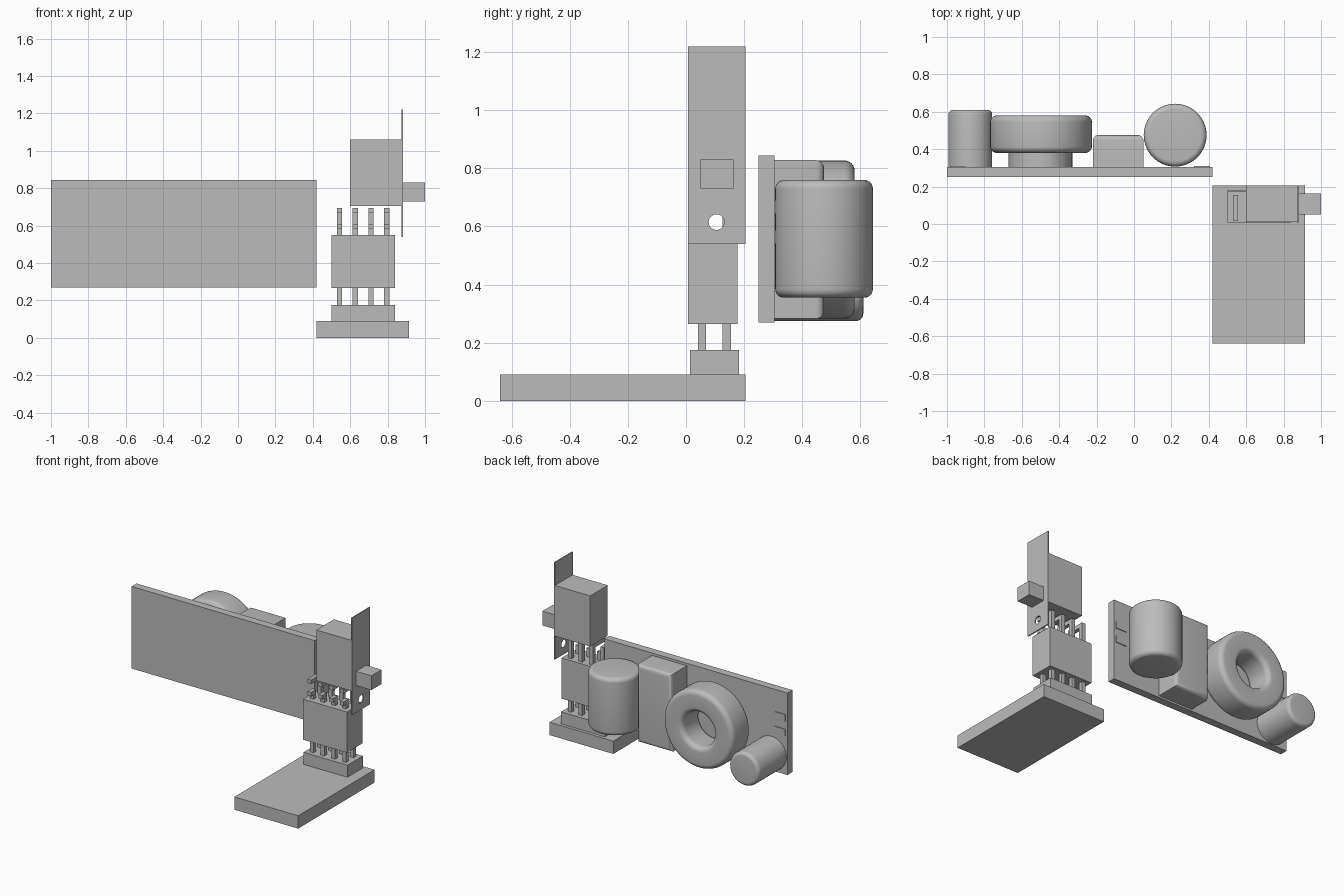
import bpy, bmesh, math
from mathutils import Matrix, Vector

old = bpy.data.objects.get("Cube")
if old:
    bpy.data.objects.remove(old, do_unlink=True)

grey = bpy.data.materials.new("plain_grey")
grey.use_nodes = True
grey.diffuse_color = (0.5, 0.5, 0.5, 1)
grey.node_tree.nodes["Principled BSDF"].inputs["Base Color"].default_value = (0.5, 0.5, 0.5, 1)


def finish(name, bm, smooth=False):
    mesh = bpy.data.meshes.new(name)
    bmesh.ops.recalc_face_normals(bm, faces=bm.faces)
    bm.to_mesh(mesh)
    bm.free()
    mesh.materials.append(grey)
    obj = bpy.data.objects.new(name, mesh)
    bpy.context.collection.objects.link(obj)
    if smooth:
        bpy.ops.object.select_all(action="DESELECT")
        obj.select_set(True)
        bpy.context.view_layer.objects.active = obj
        bpy.ops.object.shade_smooth_by_angle(angle=math.radians(35))
    return obj


def add_box(bm, x, y, z):
    lo, hi = Vector((x[0], y[0], z[0])), Vector((x[1], y[1], z[1]))
    matrix = Matrix.Translation((lo + hi) / 2) @ Matrix.Diagonal((*(hi - lo), 1))
    bmesh.ops.create_cube(bm, size=1, matrix=matrix)


def box(name, x, y, z):
    bm = bmesh.new()
    add_box(bm, x, y, z)
    return finish(name, bm)


def arc(r, h, radius, start):
    """Quarter-round profile points about (r, h)."""
    angles = [math.radians(start + 15 * i) for i in range(7)]
    return [(r + radius * math.cos(a), h + radius * math.sin(a)) for a in angles]


def lathe(name, profile, origin, along_y=False, closed=False):
    """Spin (radius, height) points about z, or about y."""
    bm = bmesh.new()
    verts = [bm.verts.new((r, 0, h)) for r, h in profile]
    edges = [bm.edges.new(pair) for pair in zip(verts, verts[1:])]
    if closed:
        edges.append(bm.edges.new((verts[-1], verts[0])))
    bmesh.ops.spin(bm, geom=verts + edges, cent=(0, 0, 0), axis=(0, 0, 1),
                   angle=math.tau, steps=64)
    bmesh.ops.remove_doubles(bm, verts=bm.verts, dist=0.0001)
    turn = Matrix.Rotation(-math.pi / 2, 4, "X") if along_y else Matrix()
    bm.transform(Matrix.Translation(origin) @ turn)
    return finish(name, bm, True)


# Circuit boards
box("main_board", (-1, 0.42), (0.25, 0.305), (0.27, 0.845))
box("base_board", (0.42, 0.915), (-0.64, 0.205), (0, 0.09))

# Stacked headers
box("header_base", (0.5, 0.84), (0.013, 0.183), (0.09, 0.175))
box("connector_housing", (0.5, 0.84), (0.007, 0.177), (0.265, 0.55))

# Straight pins below the housing, right-angled pins above it
straight, angled = bmesh.new(), bmesh.new()
half = 0.014
for i in range(4):
    x = 0.543 + 0.084 * i
    xs = (x - half, x + half)
    for y, top in ((0.055, 0.609), (0.14, 0.695)):
        ys = (y - half, y + half)
        add_box(straight, xs, ys, (0.17, 0.27))
        add_box(angled, xs, ys, (0.545, top))
        add_box(angled, xs, (0.015, y - half), (top - 2 * half, top))
finish("straight_pins", straight)
finish("angled_pins", angled)

# Switch body, lever and mounting plate with a round hole
box("switch_body", (0.6, 0.873), (0.01, 0.205), (0.705, 1.06))
box("switch_lever", (0.88, 1), (0.05, 0.163), (0.73, 0.83))
plate = box("mounting_plate", (0.873, 0.881), (0.007, 0.205), (0.54, 1.22))
bm = bmesh.new()
bmesh.ops.create_cone(bm, cap_ends=True, segments=32, radius1=0.027, radius2=0.027, depth=0.1,
                      matrix=Matrix.Translation((0.877, 0.105, 0.615)) @ Matrix.Rotation(math.pi / 2, 4, "Y"))
cutter = finish("hole_cutter", bm)
cutter.hide_render = True
cutter.hide_viewport = True
cut = plate.modifiers.new("hole", "BOOLEAN")
cut.object = cutter
cut.solver = "EXACT"

# Apply the hole and remove the helper
graph = bpy.context.evaluated_depsgraph_get()
plate.data = bpy.data.meshes.new_from_object(plate.evaluated_get(graph))
plate.modifiers.clear()
bpy.data.objects.remove(cutter, do_unlink=True)

# Large capacitor standing upright behind the board
lathe("large_capacitor",
      [(0, 0)] + arc(0.138, 0.03, 0.03, -90) + arc(0.138, 0.375, 0.03, 0) + [(0, 0.405)],
      (0.22, 0.475, 0.355))

# Small capacitor pointing backwards
lathe("small_capacitor", [(0, 0), (0.117, 0)] + arc(0.092, 0.28, 0.025, 0) + [(0, 0.305)],
      (-0.875, 0.305, 0.392), True)

# Ring coil on a round stand
ring = (arc(0.237, 0.035, 0.035, -90) + arc(0.237, 0.165, 0.035, 0)
        + arc(0.155, 0.165, 0.035, 90) + arc(0.155, 0.035, 0.035, 180))
lathe("ring_coil", ring, (-0.497, 0.38, 0.555), True, True)
lathe("coil_stand", [(0, 0), (0.17, 0), (0.17, 0.08), (0, 0.08)], (-0.5, 0.305, 0.555), True)

# Block component with rounded top and bottom edges at the back
bm = bmesh.new()
add_box(bm, (-0.22, 0.05), (0.305, 0.475), (0.283, 0.828))
back = [e for e in bm.edges if all(v.co.y > 0.4 for v in e.verts)]
bmesh.ops.bevel(bm, geom=back, offset=0.028, segments=6, profile=0.5, affect="EDGES")
finish("block_component", bm, True)

# Solder pads at both ends of the board
pads = bmesh.new()
for xs in ((-0.985, -0.9), (0.32, 0.405)):
    for z in (0.54, 0.643):
        add_box(pads, xs, (0.304, 0.31), (z, z + 0.048))
finish("solder_pads", pads)
